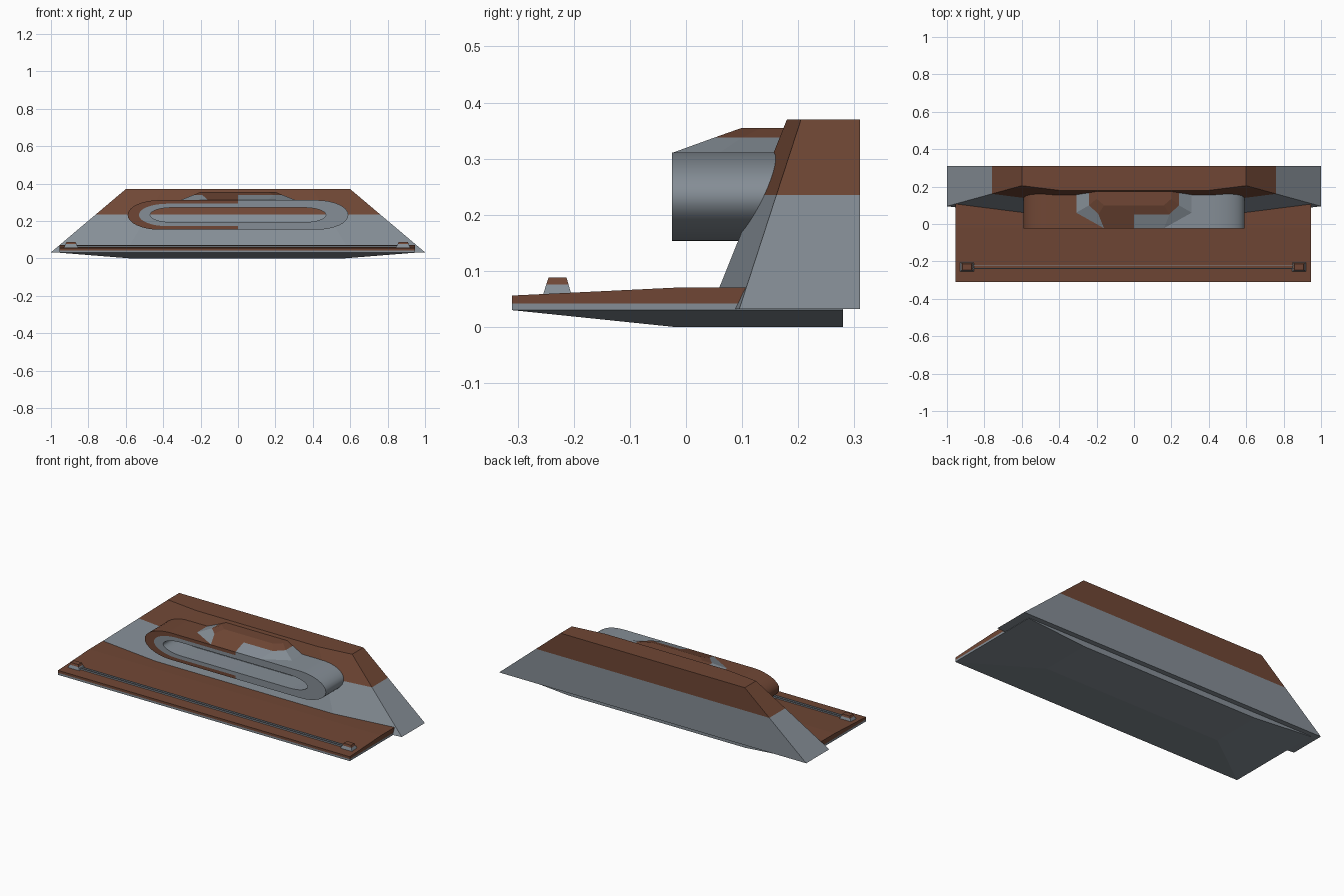
import bpy, bmesh, math

if "Cube" in bpy.data.objects:
    bpy.data.objects.remove(bpy.data.objects["Cube"])


def material(name, rgb):
    m = bpy.data.materials.new(name)
    m.diffuse_color = (*rgb, 1)
    m.use_nodes = True
    m.node_tree.nodes["Principled BSDF"].inputs["Base Color"].default_value = m.diffuse_color
    return m


GRAY = material("slate_gray", (0.235, 0.27, 0.305))
BROWN = material("rust_brown", (0.16, 0.062, 0.035))


def loft(name, rings, caps=True, cut=None, brown=lambda c, n: False):
    """Skin a list of equal-length rings, cut along a plane, colour faces by a rule."""
    bm = bmesh.new()
    vs = [[bm.verts.new(p) for p in r] for r in rings]
    n = len(rings[0])
    for a, b in zip(vs, vs[1:]):
        for i in range(n):
            j = (i + 1) % n
            bm.faces.new((a[i], a[j], b[j], b[i]))
    if caps:
        bm.faces.new(vs[0][::-1])
        bm.faces.new(vs[-1])
    bmesh.ops.recalc_face_normals(bm, faces=bm.faces)
    if cut:
        bmesh.ops.bisect_plane(bm, geom=bm.verts[:] + bm.edges[:] + bm.faces[:],
                               plane_co=cut[0], plane_no=cut[1])
    bm.normal_update()
    for f in bm.faces:
        f.material_index = int(brown(f.calc_center_median(), f.normal))
    me = bpy.data.meshes.new(name)
    bm.to_mesh(me)
    bm.free()
    me.materials.append(GRAY)
    me.materials.append(BROWN)
    ob = bpy.data.objects.new(name, me)
    bpy.context.collection.objects.link(ob)
    return ob


def at_z(half, z):
    """Mirror the left half of an outline across x = 0."""
    return [(x, y, z) for x, y in half] + [(-x, y, z) for x, y in reversed(half)]


def rect(x0, x1, y0, y1, z):
    return [(x0, y0, z), (x1, y0, z), (x1, y1, z), (x0, y1, z)]


Z = (0, 0, 1)
L, R = -0.955, 0.945

# sloping underside
loft("underside", [rect(-0.58, 0.57, -0.02, 0.28, 0), rect(L, R, -0.31, 0.28, 0.03)])

# deck, gray lower edge and brown top
side = [(-0.31, 0.03), (0.28, 0.03), (0.28, 0.07), (-0.02, 0.07), (-0.31, 0.056)]
loft("deck", [[(x, y, z) for y, z in side] for x in (L, R)],
     cut=((0, 0, 0.042), Z), brown=lambda c, n: c.z > 0.042)

# main sloped block behind the deck
loft("rear_block", [at_z([(-1, 0.31), (-1, 0.095), (-0.6, 0.044)], 0.032),
                    at_z([(-0.6, 0.31), (-0.6, 0.205), (-0.4, 0.18)], 0.37)],
     cut=((0, 0, 0.235), Z), brown=lambda c, n: c.z > 0.235)


# long oval tube on the front of the block
def oval(rx, rz, end, y, n=16):
    pts = []
    for s in (1, -1):
        for i in range(n + 1):
            a = math.pi * (i / n - 0.5)
            pts.append((s * (rx - end + end * math.cos(a)), y, 0.232 + s * rz * math.sin(a)))
    return pts


MID = (0.53, 0.06, 0.15)
shell = loft("tube_shell", [oval(*MID, -0.025), oval(0.59, 0.079, 0.17, -0.025),
                            oval(0.59, 0.079, 0.17, 0.21)],
             caps=False, cut=((0, 0, 0), (1, 0, 0)), brown=lambda c, n: c.x < 0)
rim = loft("tube_inner_rim", [oval(*MID, -0.025), oval(0.47, 0.039, 0.12, -0.025),
                              oval(0.47, 0.039, 0.12, 0.2)], caps=False)
# open lofts: make the front ring face forwards
for ob in (shell, rim):
    if sum(p.normal.y * p.area for p in ob.data.polygons) > 0:
        ob.data.flip_normals()
    bpy.ops.object.select_all(action='DESELECT')
    ob.select_set(True)
    bpy.context.view_layer.objects.active = ob
    bpy.ops.object.shade_smooth_by_angle(angle=math.radians(35))

# faceted hood on top of the tube
loft("hood", [at_z([(-0.31, 0.2), (-0.31, 0.06), (-0.16, -0.024)], 0.3105),
              at_z([(-0.24, 0.2), (-0.24, 0.1), (-0.19, 0.052)], 0.338),
              at_z([(-0.2, 0.2), (-0.2, 0.135), (-0.16, 0.1)], 0.355)],
     cut=((0, 0, 0), (1, 0, 0)),
     brown=lambda c, n: c.z > 0.338 or (c.x < 0 and abs(n.x) < 0.05))

# posts at the front corners
for s, tag in ((-1, "left"), (1, "right")):
    x = -0.005 + s * 0.888
    loft("post_" + tag, [rect(x - 0.038, x + 0.038, -0.255, -0.204, 0.057),
                         rect(x - 0.024, x + 0.024, -0.245, -0.213, 0.088)],
         cut=((0, 0, 0.076), Z), brown=lambda c, n: c.z > 0.076)

# thin rails between the posts
for i, y in enumerate((-0.238, -0.221)):
    loft(f"rail_{i + 1}", [rect(-0.87, 0.86, y - 0.002, y + 0.002, z) for z in (0.058, 0.068)])
